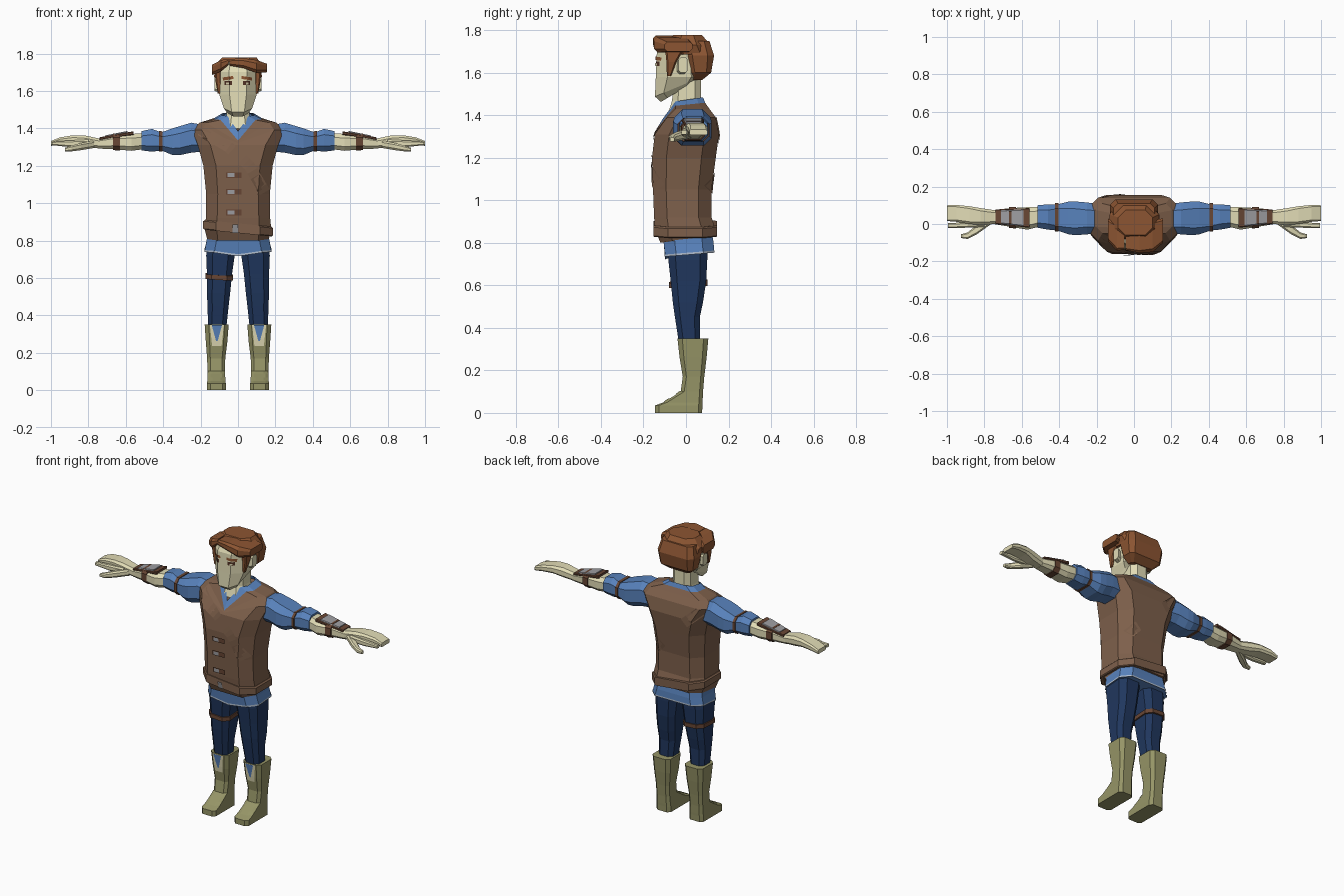
import bpy, bmesh
from mathutils import Vector
from mathutils.bvhtree import BVHTree


def mat(name, r, g, b):
    m = bpy.data.materials.new(name)
    lin = [((c / 255 + 0.055) / 1.055) ** 2.4 for c in (r, g, b)]
    m.diffuse_color = (*lin, 1)
    return m


SKIN = mat("skin", 226, 220, 182)
HAIR = mat("hair", 140, 85, 50)
VEST = mat("vest_leather", 126, 96, 75)
STRAP = mat("strap_leather", 104, 70, 52)
BLUE = mat("shirt_blue", 88, 130, 188)
PANTS = mat("trouser_navy", 32, 55, 94)
BOOT = mat("boot_olive", 150, 149, 103)
METAL = mat("metal_grey", 158, 158, 162)
PALE = mat("pale_trim", 178, 192, 210)
DARK = mat("eye_dark", 78, 48, 36)


def finish(name, bm, m):
    bmesh.ops.recalc_face_normals(bm, faces=bm.faces)
    me = bpy.data.meshes.new(name)
    bm.to_mesh(me)
    bm.free()
    me.materials.append(m)
    ob = bpy.data.objects.new(name, me)
    bpy.context.collection.objects.link(ob)
    return ob


def section(axis, t, a0, a1, b0, b1, f=0.45, tilt=0.0, mid=None, lean=0.0):
    """Chamfered box outline; axis z: a=x b=y, axis x: a=y b=z. mid adds centre points."""
    c = f * min(a1 - a0, b1 - b0) / 2
    p = [(a1 - c, b0), (a1, b0 + c), (a1, b1 - c), (a1 - c, b1),
         (a0 + c, b1), (a0, b1 - c), (a0, b0 + c), (a0 + c, b0)]
    if axis == "x":
        return [Vector((t, a, b)) for a, b in p]
    if mid is not None:
        p = p[:4] + [(0, b1)] + p[4:] + [(0, b0)]
    ring = [Vector((a, b, t + tilt * (b - b0) + lean * a)) for a, b in p]
    if mid:
        ring[-1] = Vector((0, *mid))
    return ring


def loft(name, rings, m, s=1, cap=True):
    bm = bmesh.new()
    vs = [[bm.verts.new((p.x * s, p.y, p.z)) for p in r] for r in rings]
    n = len(vs[0])
    for lo, hi in zip(vs, vs[1:]):
        for i in range(n):
            j = (i + 1) % n
            bm.faces.new((lo[i], lo[j], hi[j], hi[i]))
    if cap:
        bm.faces.new(vs[0])
        bm.faces.new(vs[-1])
    return finish(name, bm, m)


def zl(name, rows, m, s=1, f=0.45):
    return loft(name, [section("z", *r, f=f) for r in rows], m, s)


def xl(name, rows, m, s=1, f=0.5):
    return loft(name, [section("x", *r, f=f) for r in rows], m, s)


def band(name, target, path, width, m, side=-1, off=0.005, steps=6):
    """Thin strip along an (x, z) path laid on the front (-1) or back (1) of target."""
    src = bmesh.new()
    src.from_mesh(target.data)
    tree = BVHTree.FromBMesh(src)
    src.free()
    pts = []
    for a, b in zip(path, path[1:]):
        a, b = Vector(a), Vector(b)
        pts += [a.lerp(b, k / steps) for k in range(steps)]
    pts.append(Vector(path[-1]))
    bm, rows = bmesh.new(), []
    for i, p in enumerate(pts):
        d = (pts[min(i + 1, len(pts) - 1)] - pts[max(i - 1, 0)]).normalized()
        w = width if not isinstance(width, tuple) else width[0] + (width[1] - width[0]) * i / (len(pts) - 1)
        row = []
        for k in (-0.5, 0.5):
            q = p + Vector((-d.y, d.x)) * w * k
            hit = tree.ray_cast(Vector((q.x, side, q.y)), Vector((0, -side, 0)))[0]
            if hit:
                row.append(bm.verts.new(hit + Vector((0, side * off, 0))))
        if len(row) == 2:
            rows.append(row)
    for r, t in zip(rows, rows[1:]):
        bm.faces.new((r[0], t[0], t[1], r[1]))
    return finish(name, bm, m)


# Vest: body rings, then shoulders closing onto a V neckline
body = [(0.80, .165, -.12, .135, .14, None), (0.86, .178, -.145, .14, 0, None),
        (0.92, .172, -.15, .12, 0, None), (1.05, .17, -.155, .12, 0, None),
        (1.2, .185, -.16, .14, 0, None), (1.31, .215, -.147, .155, 0, None),
        (1.39, .245, -.09, .14, 0, (-.143, 1.322)), (1.43, .205, -.05, .11, 0, (-.141, 1.328)),
        (1.445, .125, -.05, .09, .1, (-.139, 1.335))]
vest_rings = [section("z", z, -w, w, f, b, tilt=t, mid=mid or ()) for z, w, f, b, t, mid in body]
vest = loft("vest", vest_rings, VEST)
collar_in = section("z", 1.465, -.085, .085, -.05, .08, tilt=.15, mid=(-.108, 1.385))
loft("shirt_collar", [vest_rings[-1], collar_in], BLUE, cap=False)

# Belt, cross strap, front clasps
loft("belt", [section("z", z, -w, w, -.153, .146, mid=(), lean=-.1)
              for z, w in ((.84, .180), (.845, .186), (.885, .186), (.892, .178))], VEST)
band("cross_strap_front", vest, [(-.2, 1.39), (-.05, 1.30), (.06, 1.2), (.16, 1.03)], .06, VEST)
band("cross_strap_back", vest, [(-.19, 1.37), (0, 1.2), (.155, 1.02)], .06, VEST, side=1)
for z in (.95, 1.06, 1.15):
    band("clasp_strap", vest, [(-.065, z), (.02, z)], .03, STRAP, off=.008, steps=1)
    band("clasp_metal", vest, [(-.055, z), (-.02, z)], .022, METAL, off=.012, steps=1)
band("belt_buckle", vest, [(-.03, .862), (.0, .862)], .045, METAL, off=.018, steps=1)

# Shirt tail below the vest
loft("shirt_tail", [section("z", .86, -.16, .16, -.11, .12, mid=()),
                    section("z", .80, -.168, .168, -.105, .13, mid=()),
                    section("z", .74, -.178, .178, -.098, .132, tilt=.08, mid=(-.098, .722))], BLUE)
loft("shirt_hem", [section("z", .745, -.18, .18, -.1, .134, tilt=.08, mid=(-.1, .727)),
                   section("z", .735, -.18, .18, -.1, .134, tilt=.08, mid=(-.1, .716))], PALE, cap=False)

# Neck and head
zl("neck", [(1.36, -.085, .085, -.1, .07), (1.47, -.062, .062, -.065, .07),
            (1.6, -.06, .06, -.06, .07)], SKIN)
head = loft("head", [section("z", z, -w, w, a, b, f=.55, tilt=t) for z, w, a, b, t in (
    (1.463, .055, -.118, .03, .6), (1.488, .075, -.146, .05, .42), (1.58, .1, -.142, .08, 0),
    (1.70, .108, -.137, .08, 0), (1.755, .09, -.11, .08, 0))], SKIN)
for s in (1, -1):
    band("eyebrow", head, [(s * .022 - .003, 1.672), (s * .078 - .003, 1.664)], .016, HAIR, steps=3)
    band("eye", head, [(s * .03 - .003, 1.643), (s * .068 - .003, 1.643)], .022, DARK, off=.003, steps=3)
    band("eye_light", head, [(s * .045 - .003, 1.639), (s * .06 - .003, 1.639)], .01, SKIN, off=.006, steps=1)
    xl("ear", [(.09, -.045, .0, 1.59, 1.66), (.126, -.035, .01, 1.6, 1.672)], SKIN, s)
    zl("sideburn", [(1.585, .088, .108, -.09, -.07), (1.65, .088, .12, -.092, -.045),
                    (1.73, .088, .125, -.1, -.0)], HAIR, s)

# Hair: back, crown, fringe swept from a parting
zl("hair_back", [(1.565, -.075, .075, .03, .075), (1.60, -.115, .115, .02, .118),
                 (1.68, -.128, .128, .0, .132), (1.75, -.11, .11, .0, .11)], HAIR)
zl("hair_crown", [(1.685, -.122, .122, -.07, .13), (1.73, -.13, .135, -.1, .115),
                  (1.778, -.085, .1, -.06, .075)], HAIR, f=.6)
xl("fringe_large", [(-.045, -.14, -.06, 1.735, 1.77), (.03, -.155, -.03, 1.722, 1.775),
                    (.1, -.15, .02, 1.695, 1.765), (.155, -.1, .03, 1.70, 1.745)], HAIR)
xl("fringe_small", [(-.05, -.135, -.04, 1.74, 1.772), (-.09, -.145, .0, 1.705, 1.765),
                    (-.14, -.09, .03, 1.685, 1.74)], HAIR)

for s in (1, -1):
    # Sleeve and arm
    xl("sleeve", [(.14, -.05, .10, 1.28, 1.41), (.25, -.055, .115, 1.27, 1.43),
                  (.31, -.06, .12, 1.257, 1.412), (.35, -.055, .12, 1.257, 1.40),
                  (.41, -.035, .105, 1.282, 1.378), (.46, -.03, .105, 1.275, 1.397),
                  (.515, -.02, .1, 1.282, 1.385)], BLUE, s)
    xl("sleeve_strap", [(.405, -.041, .111, 1.276, 1.384), (.422, -.041, .111, 1.276, 1.386)], STRAP, s)
    xl("forearm", [(.49, -.01, .09, 1.29, 1.375), (.57, -.03, .09, 1.28, 1.37),
                   (.66, -.015, .085, 1.288, 1.365), (.75, .0, .075, 1.292, 1.345)], SKIN, s)
    # Forearm guard with straps
    xl("guard_strap", [(.63, -.025, .092, 1.28, 1.375), (.668, -.02, .09, 1.284, 1.372)], STRAP, s)
    xl("guard_base", [(.56, -.02, .085, 1.365, 1.384), (.74, .0, .078, 1.338, 1.352)], STRAP, s)
    xl("guard_plate", [(.59, -.012, .078, 1.37, 1.386), (.71, .002, .074, 1.345, 1.362)], METAL, s)
    # Hand
    xl("hand", [(.74, .0, .073, 1.292, 1.345), (.82, -.005, .085, 1.302, 1.362),
                (.88, .0, .095, 1.315, 1.363), (.95, .012, .102, 1.313, 1.352),
                (1.0, .016, .1, 1.306, 1.332)], SKIN, s)
    xl("index_finger", [(.8, -.016, .02, 1.3, 1.34), (.9, -.02, .01, 1.3, 1.335),
                        (.995, -.022, .004, 1.31, 1.33)], SKIN, s)
    xl("thumb", [(.77, -.005, .035, 1.295, 1.335), (.84, -.055, -.005, 1.283, 1.322),
                 (.89, -.08, -.045, 1.277, 1.308), (.925, -.075, -.055, 1.276, 1.296)], SKIN, s)
    # Leg
    zl("trouser_leg", [(.34, .062, .16, -.035, .065), (.45, .05, .163, -.052, .065),
                       (.52, .042, .166, -.062, .08), (.62, .032, .166, -.072, .095),
                       (.72, .018, .17, -.083, .1), (.82, .002, .16, -.09, .1)], PANTS, s)
    # Boot
    boot = zl("boot", [(0, .065, .166, -.145, .076), (.035, .065, .166, -.145, .077),
                       (.05, .067, .164, -.105, .078), (.1, .07, .163, -.025, .08),
                       (.17, .068, .165, -.015, .086), (.26, .057, .172, -.03, .097),
                       (.35, .05, .178, -.04, .105)], BOOT, s, f=.35)
    band("boot_patch", boot, [(s * .113, .348), (s * .113, .235)], (.075, .05), SKIN, steps=3)
    band("boot_notch", boot, [(s * .113, .348), (s * .113, .262)], (.055, .008), BLUE, off=.009, steps=3)
    for z in (.06, .095):
        band("boot_band", boot, [(s * .07, z), (s * .16, z)], .014, BOOT, off=.006, steps=4)

# Strap on one thigh
loft("thigh_strap", [section("z", z, .026, .174, -.079, .102, tilt=.06, lean=.06)
                     for z in (.583, .608)], STRAP, -1)
